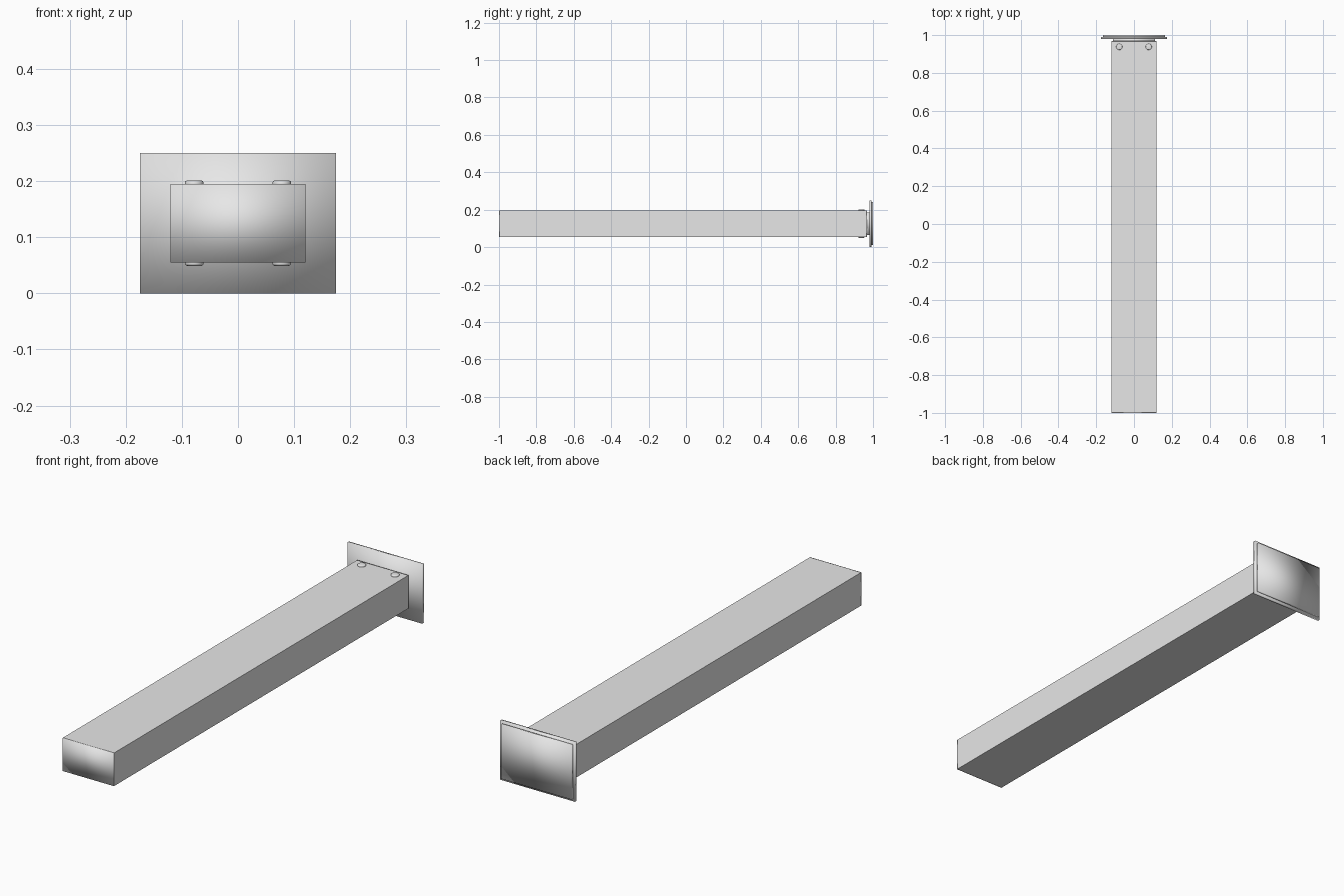
import bpy
import bmesh
from mathutils import Matrix, Vector

cube = bpy.data.objects.get("Cube")
if cube:
    bpy.data.objects.remove(cube, do_unlink=True)

# One plain metal colour
metal = bpy.data.materials.new("light_grey_metal")
metal.use_nodes = True
grey = (0.8, 0.8, 0.8, 1)
metal.diffuse_color = grey
metal.node_tree.nodes["Principled BSDF"].inputs["Base Color"].default_value = grey

MID_Z = 0.125


def finish(name, bm):
    mesh = bpy.data.meshes.new(name)
    bmesh.ops.recalc_face_normals(bm, faces=bm.faces)
    bm.to_mesh(mesh)
    bm.free()
    mesh.materials.append(metal)
    obj = bpy.data.objects.new(name, mesh)
    bpy.context.collection.objects.link(obj)
    return obj


def box(width, height, y0, y1):
    """Box centred on the beam axis, softly shaded over its edges."""
    bm = bmesh.new()
    place = Matrix.Translation((0, (y0 + y1) / 2, MID_Z))
    size = Matrix.Diagonal((width, y1 - y0, height, 1))
    bmesh.ops.create_cube(bm, size=1, matrix=place @ size)
    for f in bm.faces:
        f.smooth = True
    return bm


# Long beam: flat sides, softly shaded end caps behind a thin rim
START, END, RIM = -1.0, 0.968, 0.002
bm = box(0.24, 0.14, START, END)
for y in (START + RIM, END - RIM):
    bmesh.ops.bisect_plane(bm, geom=bm.verts[:] + bm.edges[:] + bm.faces[:],
                           plane_co=Vector((0, y, 0)), plane_no=Vector((0, 1, 0)))
for f in bm.faces:
    y = f.calc_center_median().y
    f.smooth = y < START + RIM or y > END - RIM
finish("beam", bm)

# Collar, wall flange and the slightly smaller backing panel
finish("collar", box(0.22, 0.12, END - 0.003, 0.982))
finish("flange", box(0.35, 0.25, 0.98, 0.991))
finish("backing_panel", box(0.33, 0.23, 0.99, 1.0))

# Rivets through the top and bottom of the beam
for side, x in (("left", 0.078), ("right", -0.078)):
    for level, sign in (("top", 1), ("bottom", -1)):
        bm = bmesh.new()
        place = Matrix.Translation((x, 0.938, MID_Z + sign * 0.07))
        bmesh.ops.create_cone(bm, cap_ends=True, segments=24, radius1=0.0165,
                              radius2=0.0165, depth=0.012, matrix=place)
        for f in bm.faces:
            f.smooth = True
        rivet = finish(f"{level}_rivet_{side}", bm)
        bevel = rivet.modifiers.new("rounded_rim", "BEVEL")
        bevel.width = 0.004
        bevel.segments = 3
